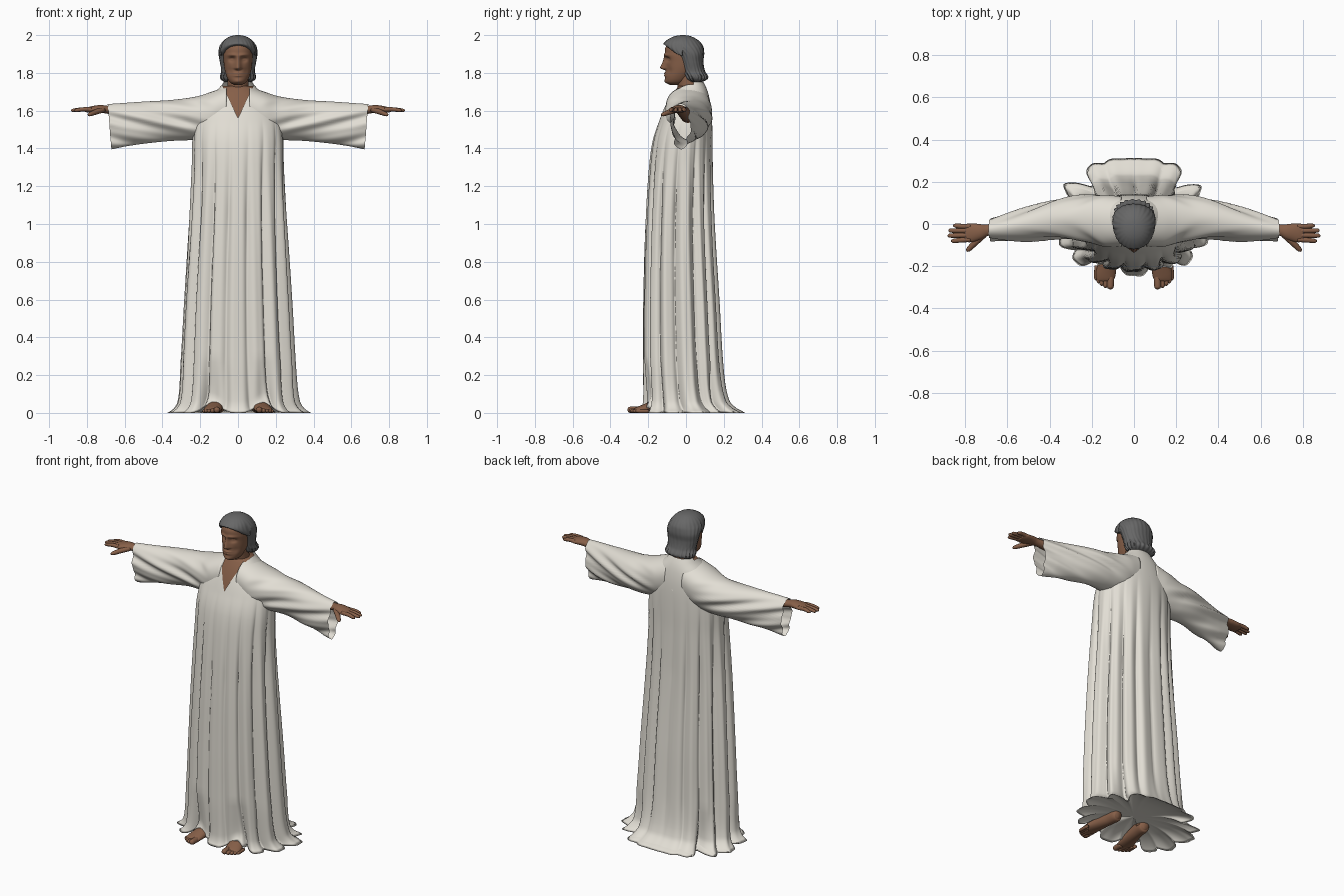
import bpy, bmesh, math
from mathutils import Vector

if "Cube" in bpy.data.objects:
    bpy.data.objects.remove(bpy.data.objects["Cube"])

def material(name, rgb):
    m = bpy.data.materials.new(name)
    m.diffuse_color = (*rgb, 1)
    m.use_nodes = True
    m.node_tree.nodes["Principled BSDF"].inputs["Base Color"].default_value = m.diffuse_color
    return m

CLOTH = material("ivory cloth", (0.76, 0.73, 0.66))
SKIN = material("brown skin", (0.24, 0.115, 0.065))
HAIR = material("grey hair", (0.135, 0.135, 0.135))
TAU = 2 * math.pi

def sample(tab, s):
    """Smooth interpolation of table rows keyed by their first value."""
    i = 0
    while i < len(tab) - 2 and s > tab[i + 1][0]:
        i += 1
    a, b = tab[i], tab[i + 1]
    p, q = tab[max(i - 1, 0)], tab[min(i + 2, len(tab) - 1)]
    h = b[0] - a[0]
    t = (s - a[0]) / h
    out = []
    for k in range(1, len(a)):
        ma = (b[k] - p[k]) / (b[0] - p[0]) * h
        mb = (q[k] - a[k]) / (q[0] - a[0]) * h
        out.append((2*t**3 - 3*t*t + 1) * a[k] + (t**3 - 2*t*t + t) * ma
                   + (3*t*t - 2*t**3) * b[k] + (t**3 - t*t) * mb)
    return out

def steps(a, b, n):
    return [a + (b - a) * i / n for i in range(n + 1)]

def spow(v, p):
    return math.copysign(abs(v) ** p, v)

def gauss(v, w):
    return math.exp(-(v / w) ** 2)

def loft(name, rings, mat, caps=(True, True), mirror=False, edit=None):
    bm = bmesh.new()
    vs = [[bm.verts.new(p) for p in r] for r in rings]
    n = len(vs[0])
    for a, b in zip(vs, vs[1:]):
        for i in range(n):
            bm.faces.new((a[i], a[(i + 1) % n], b[(i + 1) % n], b[i]))
    for use, r in zip(caps, (vs[0], vs[-1])):
        if use:
            bm.faces.new(r)
    bmesh.ops.recalc_face_normals(bm, faces=bm.faces)
    if edit:
        edit(bm)
    me = bpy.data.meshes.new(name)
    bm.to_mesh(me)
    bm.free()
    me.materials.append(mat)
    for f in me.polygons:
        f.use_smooth = True
    ob = bpy.data.objects.new(name, me)
    bpy.context.collection.objects.link(ob)
    if mirror:
        ob.modifiers.new("mirror", 'MIRROR')
    return ob

def stack(tab, zs, n, power=1.0, shape=None):
    """Horizontal rings from rows of (z, half width, front y, back y)."""
    rings = []
    for z in zs:
        w, f, b = sample(tab, z)
        ring = []
        for i in range(n):
            a = TAU * i / n          # a = 0 is the front
            p = Vector((w * spow(math.sin(a), power),
                        (f + b) / 2 - (b - f) / 2 * spow(math.cos(a), power), z))
            ring.append(shape(p, a, (f + b) / 2) if shape else p)
        rings.append(ring)
    return rings

def tube(name, pts, mat, n=16, mirror=True):
    """Limb through points (x, y, z, side radius, up radius)."""
    tab = [(i, *p) for i, p in enumerate(pts)]
    rows = [sample(tab, s) for s in steps(0, len(pts) - 1, 5 * (len(pts) - 1))]
    rings = []
    for i, r in enumerate(rows):
        c = Vector(r[:3])
        t = (Vector(rows[min(i + 1, len(rows) - 1)][:3]) - Vector(rows[max(i - 1, 0)][:3])).normalized()
        ref = Vector((0, 0, 1)) if abs(t.z) < 0.8 else Vector((0, 1, 0))
        side = t.cross(ref).normalized()
        up = side.cross(t)
        rings.append([c + side * r[3] * math.cos(TAU*k/n) + up * r[4] * math.sin(TAU*k/n) for k in range(n)])
    return loft(name, rings, mat, mirror=mirror)

# Robe body: pleated loft with a flared hem, a closed underside and a V neck
ROBE = [(0, .395, -.262, .318), (.02, .362, -.248, .28), (.06, .335, -.237, .238), (.2, .315, -.232, .208),
        (.6, .29, -.228, .182), (1.0, .265, -.217, .157), (1.3, .247, -.197, .145), (1.45, .242, -.175, .142),
        (1.55, .225, -.14, .138), (1.62, .19, -.113, .132), (1.68, .145, -.083, .121),
        (1.72, .1, -.056, .108), (1.752, .075, -.03, .092)]

def pleats(p, a, yc):
    z = p.z
    depth = min(1, max(0, (1.56 - z) / .5))
    low = max(0, 1 - z / .25)
    side = .55 + .45 * abs(math.sin(a))
    side *= 1 - .75 * low * gauss(math.sin(a / 2) - 1, .06) * (math.cos(a) < 0)   # calm back panel at the hem
    wave = abs(math.cos(7.5 * a + .8 * math.sin(2 * a) + .25 * math.sin(3 * z))) ** .75
    fine = .5 + .5 * math.cos(31 * a + 2 * math.sin(3 * a))
    k = 1 - depth * (.16 * side * (1 - wave) + .018 * fine)
    b = abs((a % TAU) - math.pi)
    k -= low * .2 * gauss(b - .78, .13)                           # deep folds beside the back panel
    k -= low * .05 * (.5 + .5 * math.cos(5 * a + 1.2)) * (b > .78)
    p.x *= k
    p.y = yc + (p.y - yc) * k
    if p.y < 0 and z < .3:            # hem lifts over the feet
        g = gauss(abs(p.x) - .135, .055) * (1 - z / .3)
        p.z += .055 * g
        p.y += .04 * g
    return p

def cut_neck(bm):
    for s in (-1, 1):
        faces = [f for f in bm.faces if f.calc_center_median().z > 1.5]
        geom = set(faces)
        for f in faces:
            geom.update(f.edges)
            geom.update(f.verts)
        bmesh.ops.bisect_plane(bm, geom=list(geom), plane_co=(0, 0, 1.56), plane_no=(1, 0, -.47 * s))
    gone = []
    for f in bm.faces:
        c = f.calc_center_median()
        if c.y < .04 and abs(c.x) < .47 * (c.z - 1.56):
            gone.append(f)
    bmesh.ops.delete(bm, geom=gone, context='FACES')

robe_z = steps(0, .12, 10) + steps(.15, 1.5, 36) + steps(1.52, 1.752, 18)
robe = stack(ROBE, robe_z, 256, .9, pleats)
under = [[Vector((p.x * k, p.y * k, p.z * k + .05 * (1 - k ** 4))) for p in robe[0]] for k in (.03, .3, .55, .75, .88, .95)]
loft("robe_body", under + robe, CLOTH, (True, False), edit=cut_neck)

# Wide hanging sleeves: rows of (x, top z, bottom z, centre y, half depth)
SLEEVE = [(.06, 1.728, 1.47, .012, .118), (.14, 1.7, 1.45, .015, .122), (.22, 1.675, 1.445, .025, .108),
          (.35, 1.657, 1.44, .025, .09), (.5, 1.648, 1.425, .0, .074), (.6, 1.641, 1.41, -.015, .06),
          (.69, 1.635, 1.395, -.026, .047)]
rings = []
for x in steps(.06, .69, 60):
    top, bot, yc, d = sample(SLEEVE, x)
    ring = []
    for i in range(72):
        a = TAU * i / 72
        c, s = math.cos(a), math.sin(a)
        g = min(1, max(0, (x - .12) / .15))
        z = (top + bot) / 2 + (top - bot) / 2 * spow(c, .9)
        u = z - 1.46 - .32 * (x - .25)          # wrinkles climb from armpit to wrist
        fold = .008 * math.sin(60 * u + (1 if s > 0 else 0)) + .004 * math.sin(110 * u + 12 * x)
        ring.append(Vector((x - .02 * max(0, (x - .6) / .09) * (1 - c) / 2,
                            yc + d * s * (1 + .12 * c) + g * fold * s, z)))
    rings.append(ring)
loft("sleeve", rings, CLOTH, (True, False), mirror=True)

# Chest and neck under the V opening
CHEST = [(z, w - .008, f + .008, b - .012) for z, w, f, b in ROBE]
loft("chest", stack(CHEST, steps(1.52, 1.73, 14), 64, .9), SKIN)
tube("neck", [(0, .03, 1.66, .075, .06), (0, .015, 1.72, .058, .058), (0, 0, 1.8, .055, .055)], SKIN, 32, False)

# Head with modelled face
HEAD = [(1.737, .022, -.088, -.03), (1.75, .043, -.106, 0), (1.78, .06, -.11, .03), (1.82, .071, -.107, .06),
        (1.86, .076, -.106, .07), (1.9, .077, -.112, .07), (1.94, .07, -.106, .06), (1.97, .045, -.07, .04)]

def face(p, a, yc):
    if math.cos(a) > 0:
        x, z = abs(p.x), p.z
        ramp = max(0, min(1, (1.9 - z) / .07)) * max(0, min(1, (z - 1.812) / .012))
        p.y -= .03 * ramp * gauss(x, .011 + .006 * ramp)                               # nose
        p.y += .016 * gauss(x - .032, .017) * gauss(z - 1.872, .013)                   # eye sockets
        p.y -= .006 * gauss(x - .032, .010) * gauss(z - 1.870, .006)                   # eyelids
        p.y -= .008 * gauss(x - .028, .025) * gauss(z - 1.894, .009)                   # brow
        p.y -= .007 * gauss(x, .022) * (gauss(z - 1.797, .005) + gauss(z - 1.785, .005))  # lips
        p.y += .005 * gauss(x - .045, .015) * gauss(z - 1.81, .02)                     # cheeks
        p.y -= .006 * gauss(x, .02) * gauss(z - 1.755, .01)                            # chin
    return p

loft("head", stack(HEAD, steps(1.737, 1.97, 70), 120, .95, face), SKIN)

# Swept-back hair with curled ends
HAIRTAB = [(1.752, .07, .025, .085), (1.765, .088, 0, .11), (1.78, .093, -.01, .116), (1.81, .088, -.024, .1),
           (1.86, .096, -.036, .092), (1.9, .102, -.055, .096), (1.93, .1, -.095, .093), (1.947, .094, -.119, .087),
           (1.97, .077, -.104, .068), (1.988, .053, -.076, .04), (1.997, .028, -.048, .015), (2.0, .006, -.025, -.01)]

def locks(p, a, yc):
    low = max(0, min(1, (1.83 - p.z) / .05))
    k = 1 + .012 * math.sin(24 * a + 30 * p.z) * min(1, (2 - p.z) / .04) + .05 * low * math.sin(20 * a)
    p.x *= k
    p.y = yc + (p.y - yc) * k
    if p.y < -.02:                    # hairline dips at the temples
        p.z += (.01 - .035 * (p.x / .085) ** 2) * gauss(p.z - 1.93, .025)
    return p

loft("hair", stack(HAIRTAB, steps(1.752, 1.98, 44) + steps(1.983, 2.0, 9), 120, .95, locks), HAIR)

# Forearms, palms, fingers and thumbs
tube("forearm_and_palm", [(.4, .01, 1.575, .04, .04), (.6, -.015, 1.595, .033, .028), (.69, -.028, 1.605, .027, .021),
                          (.73, -.036, 1.609, .037, .021), (.78, -.042, 1.605, .045, .017),
                          (.81, -.043, 1.603, .036, .01)], SKIN, 24)
for i, (y, tip, length) in enumerate([(-.074, -.08, .867), (-.053, -.055, .883), (-.032, -.031, .88), (-.012, -.008, .858)]):
    tube(f"finger_{i + 1}", [(.775, y, 1.607, .0115, .012), (.82, y + (tip - y) * .4, 1.607, .0115, .011),
                             (length - .012, tip, 1.602, .010, .009), (length, tip, 1.6, .004, .004)], SKIN, 12)
tube("thumb", [(.715, -.05, 1.605, .018, .015), (.755, -.09, 1.592, .015, .014),
               (.785, -.121, 1.58, .011, .010), (.793, -.13, 1.577, .003, .003)], SKIN, 12)

# Bare feet with toes and ankles
tube("foot", [(.098, -.015, .03, .012, .015), (.1, -.03, .034, .032, .034), (.107, -.09, .042, .036, .042),
              (.121, -.17, .032, .042, .032), (.134, -.235, .02, .047, .02), (.14, -.262, .015, .041, .013),
              (.141, -.272, .012, .03, .006)], SKIN, 24)
for i, (x, y, r) in enumerate([(.112, -.31, .0165), (.135, -.303, .012), (.153, -.293, .011), (.168, -.281, .010), (.18, -.267, .0095)]):
    tube(f"toe_{i + 1}", [(x - .002, y + .07, r, r, r), (x, y + .02, r, r, r),
                          (x, y + .006, r, r * .8, r * .8), (x, y, r, r * .25, r * .25)], SKIN, 12)
tube("ankle", [(.1, -.05, .04, .035, .035), (.1, -.045, .12, .035, .038), (.1, -.03, .25, .045, .05)], SKIN, 20)
